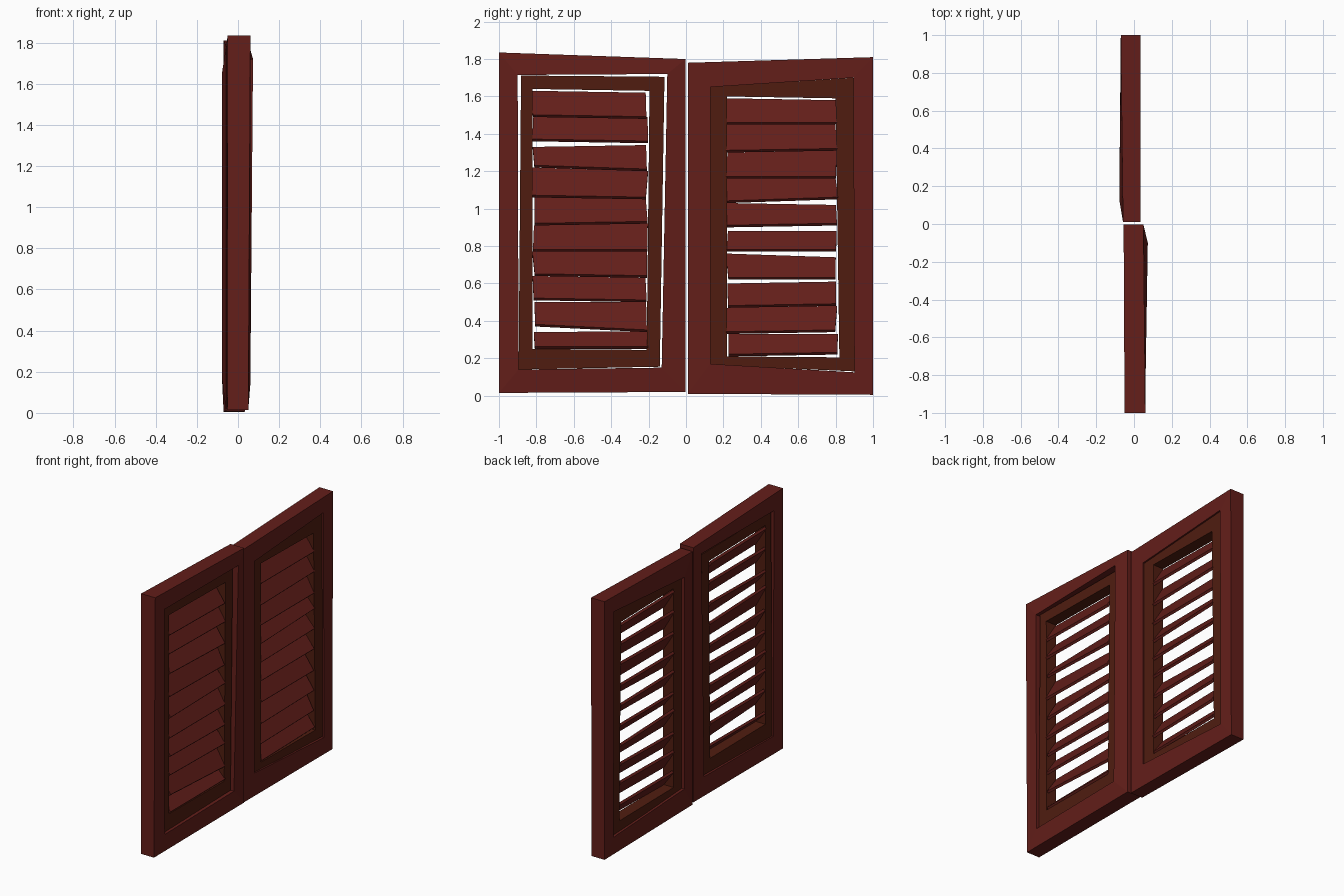
import bpy, bmesh, random

random.seed(4)


def material(name, rgb):
    m = bpy.data.materials.new(name)
    m.diffuse_color = (*rgb, 1)
    return m


RED = material("red_paint", (0.125, 0.013, 0.010))
BROWN = material("brown_paint", (0.080, 0.012, 0.005))


def add_mesh(name, verts, faces, mat):
    bm = bmesh.new()
    vs = [bm.verts.new(v) for v in verts]
    for f in faces:
        bm.faces.new([vs[i] for i in f])
    bmesh.ops.recalc_face_normals(bm, faces=bm.faces)
    me = bpy.data.meshes.new(name)
    bm.to_mesh(me)
    bm.free()
    me.materials.append(mat)
    ob = bpy.data.objects.new(name, me)
    bpy.context.collection.objects.link(ob)
    return ob


def frame(name, outer, inner, x_outer, x_inner, mat):
    """Rectangular ring; outer/inner are (y, z) corners, x_* are (back, front) per corner."""
    loops = [(outer, x_outer, 0), (outer, x_outer, 1), (inner, x_inner, 1), (inner, x_inner, 0)]
    verts = [(xs[i][side], *pts[i]) for pts, xs, side in loops for i in range(4)]
    faces = []
    for a in range(4):
        b = (a + 1) % 4
        for i in range(4):
            j = (i + 1) % 4
            faces.append((a * 4 + i, a * 4 + j, b * 4 + j, b * 4 + i))
    return add_mesh(name, verts, faces, mat)


def slat(name, y0, y1, heights, xc):
    """Thin tilted board, high at the back (-x) and low at the front (+x)."""
    tl, tr, bl, br = heights
    w, t = 0.046, 0.012
    verts = []
    for y, top, bot in ((y0, tl, bl), (y1, tr, br)):
        lo = y + random.uniform(-0.008, 0.008)
        hi = y + random.uniform(-0.008, 0.008)
        verts += [(xc - w + t, hi, top), (xc + w, lo, bot + t),
                  (xc + w - t, lo, bot), (xc - w, hi, top - t)]
    faces = [(0, 1, 2, 3), (4, 5, 6, 7)]
    faces += [(i, (i + 1) % 4, (i + 1) % 4 + 4, i + 4) for i in range(4)]
    return add_mesh(name, verts, faces, RED)


# Corner order everywhere: low -y, low +y, high +y, high -y
# Left shutter frames
frame("left_outer_frame",
      [(-1, 0.015), (-0.003, 0.02), (-0.003, 1.80), (-1, 1.835)],
      [(-0.895, 0.14), (-0.13, 0.15), (-0.10, 1.72), (-0.90, 1.715)],
      [(-0.05, 0.05), (-0.055, 0.05), (-0.055, 0.05), (-0.05, 0.06)],
      [(-0.05, 0.06), (-0.05, 0.06), (-0.05, 0.073), (-0.05, 0.06)], RED)
frame("left_inner_frame",
      [(-0.895, 0.14), (-0.14, 0.155), (-0.115, 1.705), (-0.882, 1.712)],
      [(-0.82, 0.25), (-0.21, 0.245), (-0.195, 1.63), (-0.822, 1.64)],
      [(-0.04, 0.04)] * 4, [(-0.04, 0.04)] * 4, BROWN)

# Right shutter frames
frame("right_outer_frame",
      [(0.01, 0.01), (1, 0.005), (1, 1.81), (0.01, 1.78)],
      [(0.13, 0.17), (0.90, 0.125), (0.895, 1.70), (0.13, 1.65)],
      [(-0.058, 0.035), (-0.07, 0.03), (-0.07, 0.035), (-0.058, 0.035)],
      [(-0.078, 0.035), (-0.07, 0.035), (-0.07, 0.035), (-0.078, 0.035)], RED)
frame("right_inner_frame",
      [(0.125, 0.165), (0.90, 0.13), (0.90, 1.70), (0.125, 1.65)],
      [(0.22, 0.21), (0.82, 0.205), (0.80, 1.59), (0.22, 1.60)],
      [(-0.058, 0.024)] * 4, [(-0.058, 0.024)] * 4, BROWN)

# Slat edge heights: top at -y / +y end, bottom at -y / +y end
LEFT = [(1.63, 1.62, 1.49, 1.48), (1.49, 1.49, 1.36, 1.35), (1.33, 1.34, 1.22, 1.20),
        (1.22, 1.20, 1.06, 1.05), (1.06, 1.05, 0.91, 0.92), (0.91, 0.92, 0.77, 0.77),
        (0.77, 0.77, 0.64, 0.63), (0.64, 0.63, 0.51, 0.50), (0.50, 0.50, 0.37, 0.34),
        (0.34, 0.345, 0.25, 0.25)]
RIGHT = [(1.59, 1.58, 1.45, 1.45), (1.45, 1.45, 1.30, 1.31), (1.30, 1.31, 1.16, 1.16),
         (1.16, 1.16, 1.03, 1.05), (1.03, 1.02, 0.90, 0.91), (0.88, 0.88, 0.77, 0.77),
         (0.76, 0.74, 0.62, 0.62), (0.60, 0.61, 0.47, 0.48), (0.47, 0.48, 0.33, 0.34),
         (0.33, 0.33, 0.21, 0.22)]
for i, h in enumerate(LEFT):
    slat(f"left_slat_{i + 1}", -0.815, -0.21, h, 0.0)
for i, h in enumerate(RIGHT):
    slat(f"right_slat_{i + 1}", 0.22, 0.805, h, -0.018)
